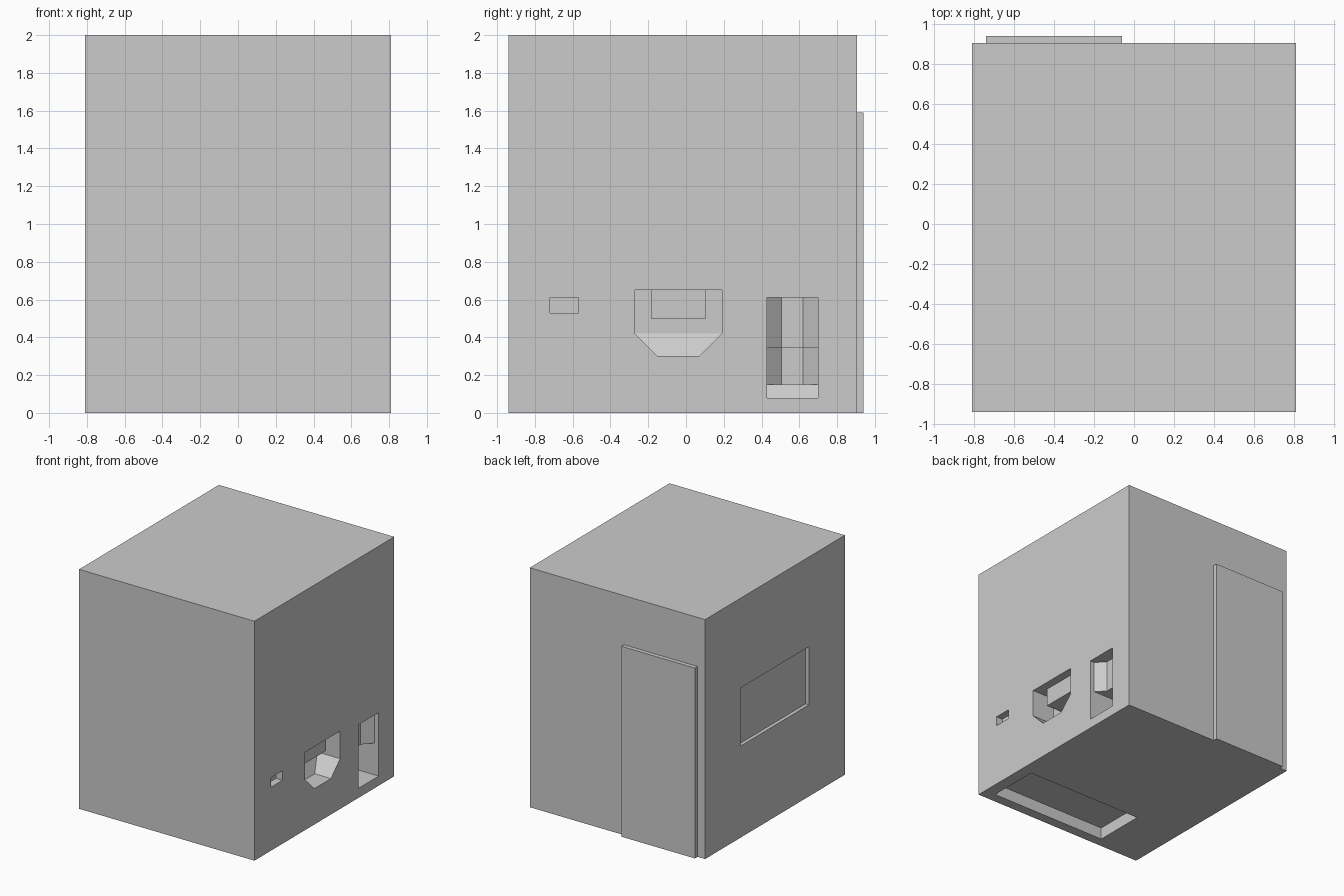
import bpy, bmesh
from itertools import product

if "Cube" in bpy.data.objects:
    bpy.data.objects.remove(bpy.data.objects["Cube"])

RX = 0.81  # right wall plane


def hull(name, points):
    """Convex solid wrapped around a few points."""
    bm = bmesh.new()
    for p in points:
        bm.verts.new(p)
    bmesh.ops.convex_hull(bm, input=bm.verts[:])
    bmesh.ops.dissolve_limit(bm, angle_limit=0.01, verts=bm.verts[:], edges=bm.edges[:])
    bmesh.ops.recalc_face_normals(bm, faces=bm.faces[:])
    me = bpy.data.meshes.new(name)
    bm.to_mesh(me)
    bm.free()
    ob = bpy.data.objects.new(name, me)
    bpy.context.collection.objects.link(ob)
    return ob


def box(name, x, y, z):
    return hull(name, list(product(x, y, z)))


def bay(name, straight, deep, z):
    """Pocket in the right wall whose rear corners are chamfered."""
    plan = [(RX + 0.05, 0.43), (RX - straight, 0.43), (RX - deep, 0.505),
            (RX - deep, 0.62), (RX - straight, 0.70), (RX + 0.05, 0.70)]
    return hull(name, [(x, y, h) for x, y in plan for h in z])


# Main cabinet and the door panel on its back
body = box("cabinet_body", (-RX, RX), (-0.94, 0.905), (0, 2))
box("back_door", (-0.74, -0.06), (0.905, 0.94), (0, 1.59))

cutters = [
    # Shallow window in the left wall and pocket in the underside
    box("window_cut", (-0.9, -0.78), (-0.465, 0.44), (0.765, 1.25)),
    box("underside_cut", (-0.38, 0.71), (-0.855, -0.415), (-0.1, 0.10)),
    # Small slot in the right wall
    box("slot_cut", (RX - 0.06, 0.9), (-0.72, -0.57), (0.53, 0.61)),
    # Chamfered bay: shallow above, deep below
    bay("upper_bay_cut", 0.04, 0.11, (0.30, 0.61)),
    bay("lower_bay_cut", 0.25, 0.32, (0.15, 0.345)),
]

# Floor of the lower bay, with a sloped rear
floor = [(RX + 0.05, 0.08), (RX - 0.20, 0.08), (RX - 0.25, 0.15),
         (RX - 0.25, 0.30), (RX + 0.05, 0.30)]
cutters.append(hull("bay_floor_cut", [(x, y, z) for x, z in floor for y in (0.43, 0.70)]))

# Six-sided niche with a leaning lower back: (y, z, depth)
niche = [(-0.27, 0.65, 0.21), (-0.27, 0.42, 0.21), (-0.15, 0.30, 0.15),
         (0.07, 0.30, 0.15), (0.19, 0.42, 0.21), (0.19, 0.65, 0.21)]
cutters.append(hull("niche_cut", [(x, y, z) for y, z, d in niche for x in (RX + 0.05, RX - d)]))

# Carve all recesses
bpy.context.view_layer.objects.active = body
for c in cutters:
    m = body.modifiers.new(c.name, 'BOOLEAN')
    m.operation = 'DIFFERENCE'
    m.solver = 'EXACT'
    m.object = c
    bpy.ops.object.modifier_apply(modifier=m.name)
    bpy.data.objects.remove(c)

# Block hanging inside the niche
box("niche_block", (RX - 0.21, RX - 0.07), (-0.185, 0.105), (0.50, 0.65))
